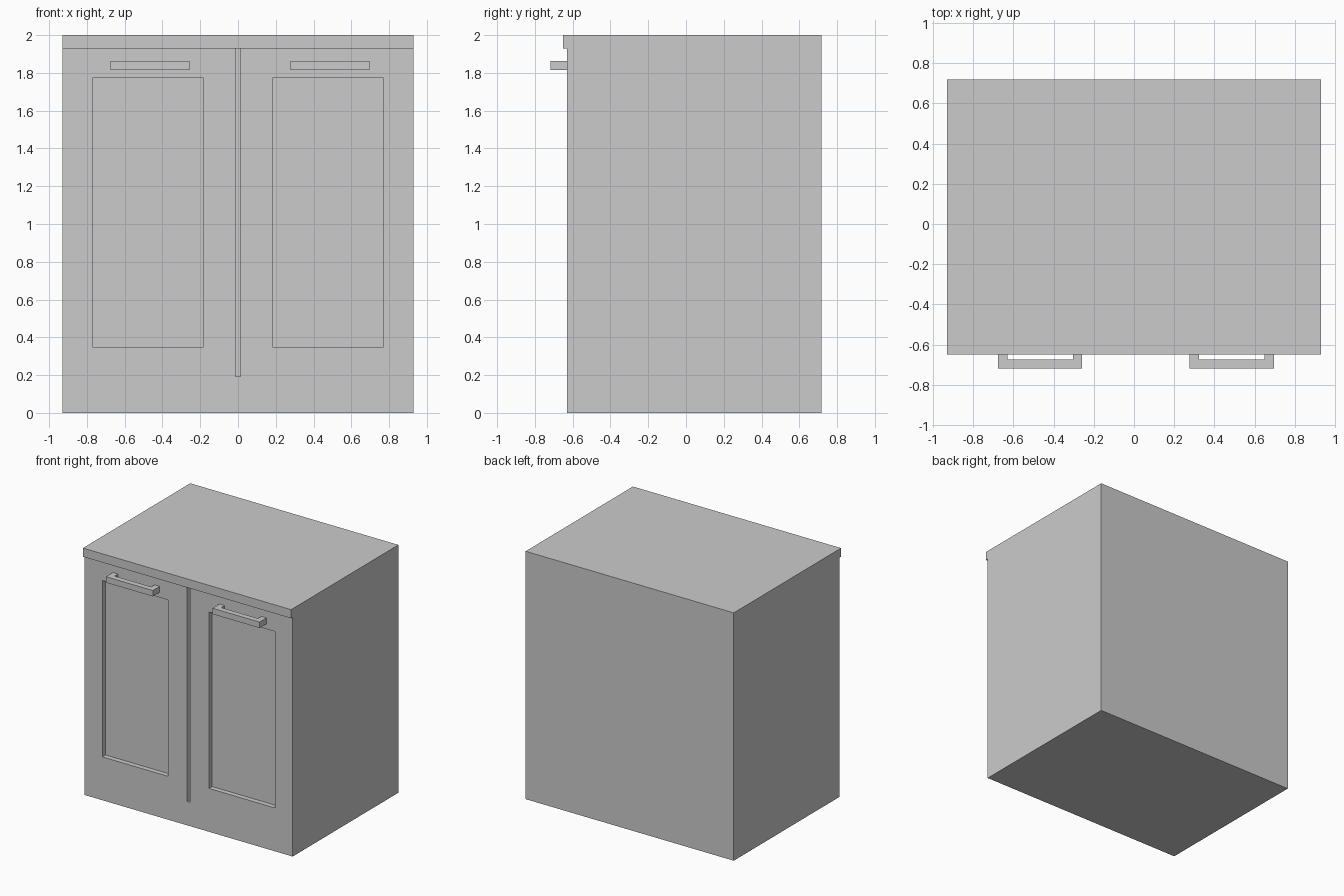
import bpy, bmesh
from mathutils import Vector

if "Cube" in bpy.data.objects:
    bpy.data.objects.remove(bpy.data.objects["Cube"])

HALF_W, BACK, FRONT, LIP = 0.929, 0.718, -0.63, -0.65
TOP, LIP_Z = 2.0, 1.93
RECESS = 0.04


def prism(name, points, offset):
    """Extrude a closed 3D outline along an offset."""
    bm = bmesh.new()
    face = bm.faces.new([bm.verts.new(p) for p in points])
    ext = bmesh.ops.extrude_face_region(bm, geom=[face])
    verts = [g for g in ext["geom"] if isinstance(g, bmesh.types.BMVert)]
    bmesh.ops.translate(bm, verts=verts, vec=Vector(offset))
    bmesh.ops.recalc_face_normals(bm, faces=bm.faces)
    mesh = bpy.data.meshes.new(name)
    bm.to_mesh(mesh)
    bm.free()
    obj = bpy.data.objects.new(name, mesh)
    bpy.context.collection.objects.link(obj)
    return obj


def recess(name, target, x0, x1, z0, z1):
    """Cut a rectangular pocket into the front face."""
    y = FRONT - 0.1
    cutter = prism(name, [(x0, y, z0), (x1, y, z0), (x1, y, z1), (x0, y, z1)],
                   (0, 0.1 + RECESS, 0))
    cutter.hide_render = True
    cutter.hide_set(True)
    mod = target.modifiers.new(name, "BOOLEAN")
    mod.operation = "DIFFERENCE"
    mod.solver = "EXACT"
    mod.object = cutter


# Cabinet body with the overhanging top lip, from its side profile
side = [(BACK, 0), (BACK, TOP), (LIP, TOP), (LIP, LIP_Z), (FRONT, LIP_Z), (FRONT, 0)]
cabinet = prism("cabinet", [(-HALF_W, y, z) for y, z in side], (2 * HALF_W, 0, 0))

# Sunken door panels and the gap between the doors
recess("left_panel_cutter", cabinet, -0.77, -0.183, 0.35, 1.773)
recess("right_panel_cutter", cabinet, 0.183, 0.77, 0.35, 1.773)
recess("door_gap_cutter", cabinet, -0.013, 0.013, 0.192, LIP_Z)

# U-shaped pull handles
for name, x0, x1 in (("left_handle", -0.675, -0.258), ("right_handle", 0.277, 0.695)):
    t, out = 0.045, -0.718
    outline = [(x0, FRONT), (x0, out), (x1, out), (x1, FRONT),
               (x1 - t, FRONT), (x1 - t, out + t), (x0 + t, out + t), (x0 + t, FRONT)]
    prism(name, [(x, y, 1.815) for x, y in outline], (0, 0, 0.048))
